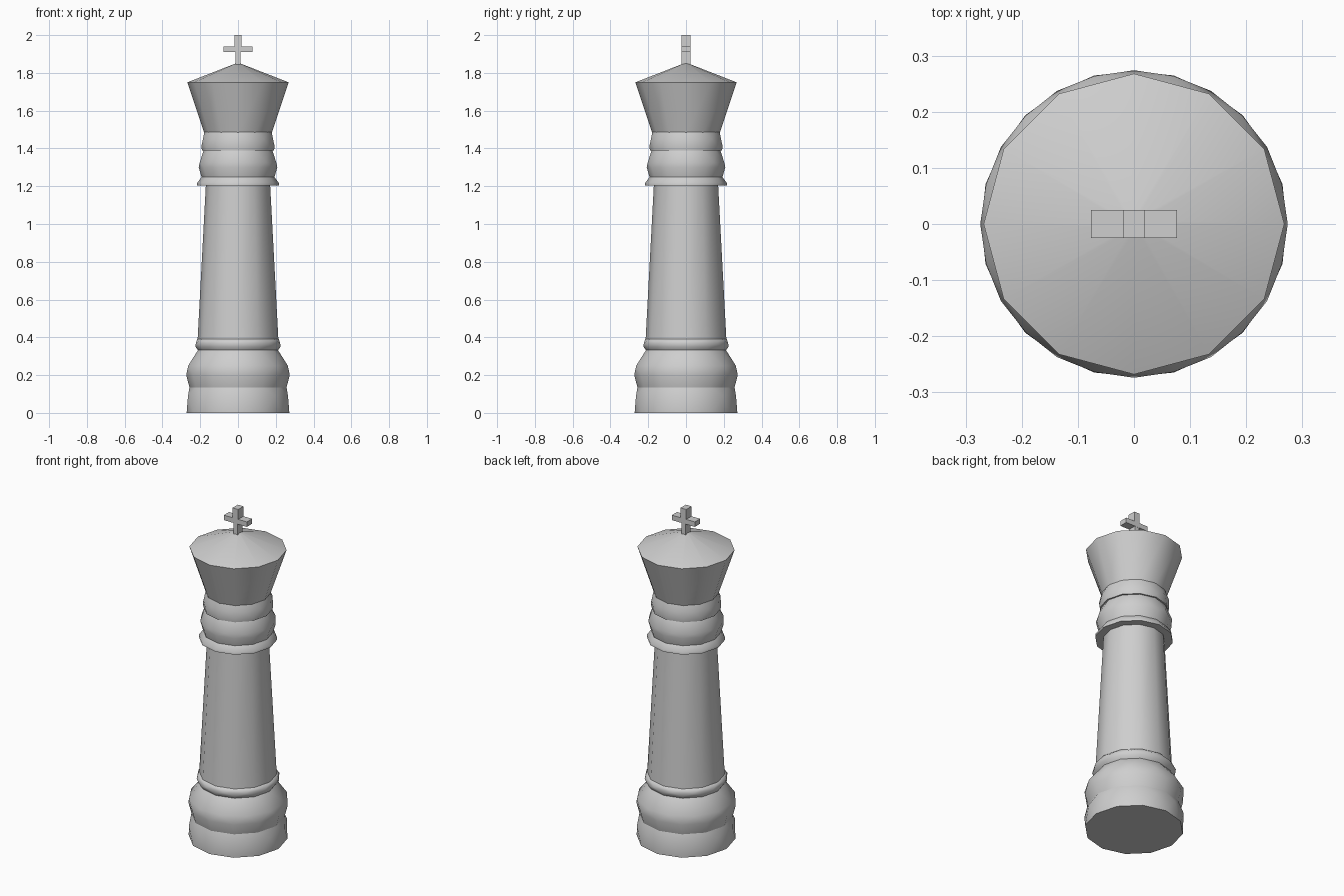
import bpy, bmesh, math

if "Cube" in bpy.data.objects:
    bpy.data.objects.remove(bpy.data.objects["Cube"])

SIDES = 12

# One plain grey for the whole piece
grey = bpy.data.materials.new("plain grey")
grey.use_nodes = True
COLOUR = (0.62, 0.62, 0.62, 1)
grey.diffuse_color = COLOUR
grey.node_tree.nodes["Principled BSDF"].inputs["Base Color"].default_value = COLOUR


def finish(name, bm, smooth):
    bmesh.ops.recalc_face_normals(bm, faces=bm.faces[:])
    mesh = bpy.data.meshes.new(name)
    bm.to_mesh(mesh)
    bm.free()
    mesh.materials.append(grey)
    obj = bpy.data.objects.new(name, mesh)
    bpy.context.collection.objects.link(obj)
    if smooth:
        bpy.ops.object.select_all(action='DESELECT')
        obj.select_set(True)
        bpy.context.view_layer.objects.active = obj
        bpy.ops.object.shade_smooth_by_angle(angle=math.radians(50))
    return obj


def turned(name, rings):
    """Closed turned part from (radius, height, half_step) rings; a half step staggers the ring."""
    bm = bmesh.new()
    loops = []
    for r, z, half in rings:
        angles = [(i + 0.5 * half) * math.tau / SIDES for i in range(SIDES)]
        loops.append([bm.verts.new((r * math.cos(a), r * math.sin(a), z)) for a in angles])
    for k in range(len(rings) - 1):
        low, up = loops[k], loops[k + 1]
        shift = rings[k + 1][2] - rings[k][2]
        for i in range(SIDES):
            j = (i + 1) % SIDES
            if shift == 0:
                bm.faces.new((low[i], low[j], up[j], up[i]))
            elif shift > 0:
                bm.faces.new((low[i], low[j], up[i]))
                bm.faces.new((up[i], low[j], up[j]))
            else:
                bm.faces.new((low[i], low[j], up[j]))
                bm.faces.new((up[i], low[i], up[j]))
    bm.faces.new(loops[0])
    bm.faces.new(loops[-1])
    return finish(name, bm, True)


def box(name, x, y, z0, z1):
    bm = bmesh.new()
    bmesh.ops.create_cube(bm, size=1)
    for v in bm.verts:
        v.co = (v.co.x * 2 * x, v.co.y * 2 * y, z0 + (v.co.z + 0.5) * (z1 - z0))
    return finish(name, bm, False)


# Foot and the rounded belly above it
turned("foot", [(0.272, 0, 0), (0.274, 0.09, 1), (0.257, 0.135, 0)])
turned("belly", [(0.257, 0.135, 0), (0.274, 0.2, 0), (0.273, 0.25, 1), (0.21, 0.335, 0)])

# Collar, tapered column
turned("lower_collar", [(0.21, 0.33, 0), (0.225, 0.35, 0), (0.231, 0.37, 1), (0.216, 0.39, 0)])
turned("column", [(0.214, 0.385, 0), (0.17, 1.21, 0)])

# Stacked neck rings
turned("neck_flange", [(0.216, 1.205, 0), (0.216, 1.218, 0), (0.192, 1.25, 0)])
turned("neck_ring", [(0.192, 1.245, 0), (0.208, 1.3, 0), (0.21, 1.325, 1), (0.182, 1.39, 0)])
turned("upper_collar", [(0.191, 1.39, 0), (0.194, 1.41, 0), (0.192, 1.45, 1), (0.178, 1.49, 0)])

# Flared head with shallow cone roof
turned("head", [(0.178, 1.48, 0), (0.268, 1.75, 0), (0.012, 1.85, 0)])

# Cross
box("cross_stem", 0.014, 0.024, 1.84, 1.91)
box("cross_top", 0.019, 0.025, 1.91, 2.0)
box("cross_bar", 0.077, 0.025, 1.91, 1.94)
